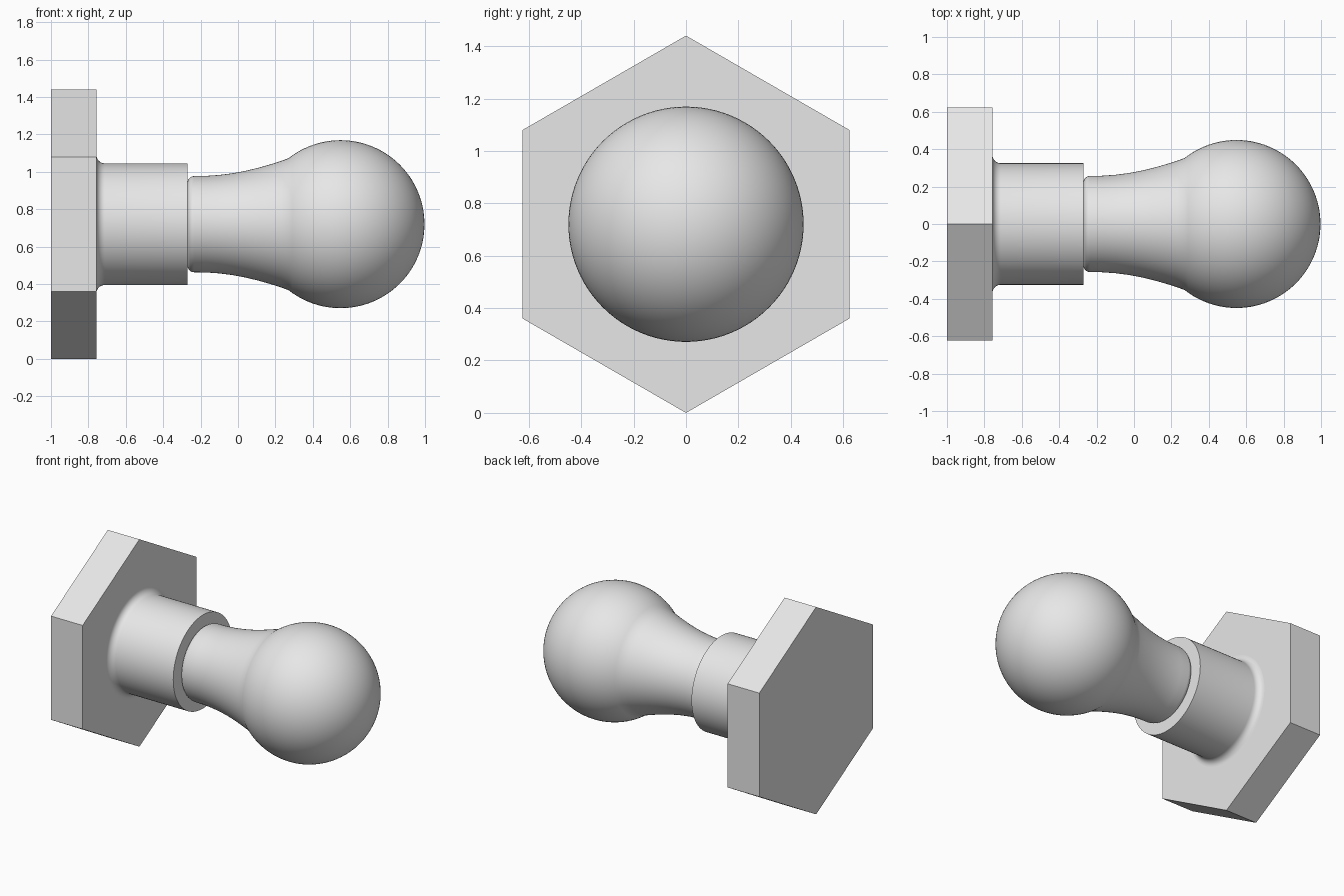
import bpy, bmesh, math

cube = bpy.data.objects.get("Cube")
if cube:
    bpy.data.objects.remove(cube, do_unlink=True)

AXIS_Z = 0.72          # height of the horizontal axis
SEGMENTS = 96

metal = bpy.data.materials.new("light_grey")
metal.use_nodes = True
GREY = (0.8, 0.8, 0.8, 1.0)
metal.diffuse_color = GREY
metal.node_tree.nodes["Principled BSDF"].inputs["Base Color"].default_value = GREY


def lathe(name, profile, sides, smooth=True):
    """Turn (x, radius) points around the x axis; ends are capped or closed to a pole."""
    bm = bmesh.new()
    rings = []
    for x, r in profile:
        if r < 1e-5:
            rings.append([bm.verts.new((x, 0, 0))])
        else:
            angles = [2 * math.pi * i / sides for i in range(sides)]
            rings.append([bm.verts.new((x, r * math.sin(a), r * math.cos(a))) for a in angles])
    for a, b in zip(rings, rings[1:]):
        for i in range(sides):
            j = (i + 1) % sides
            if len(b) == 1:
                bm.faces.new((a[i], a[j], b[0]))
            else:
                bm.faces.new((a[i], a[j], b[j], b[i]))
    for ring in (rings[0], rings[-1]):
        if len(ring) > 1:
            bm.faces.new(ring)
    bmesh.ops.recalc_face_normals(bm, faces=bm.faces)
    mesh = bpy.data.meshes.new(name)
    bm.to_mesh(mesh)
    bm.free()
    mesh.materials.append(metal)
    obj = bpy.data.objects.new(name, mesh)
    obj.location.z = AXIS_Z
    bpy.context.collection.objects.link(obj)
    if smooth:
        bpy.ops.object.select_all(action='DESELECT')
        obj.select_set(True)
        bpy.context.view_layer.objects.active = obj
        bpy.ops.object.shade_smooth_by_angle(angle=math.radians(35))
    return obj


def arc(cx, cr, radius, start, end, steps):
    """Profile points on an arc, angles in degrees from +x towards larger radius."""
    angles = [math.radians(start + (end - start) * i / steps) for i in range(steps + 1)]
    return [(cx + radius * math.cos(a), cr + radius * math.sin(a)) for a in angles]


# Hexagonal flange with a corner pointing up
lathe("hex_flange", [(-1.0, 0.72), (-0.757, 0.72)], 6, smooth=False)

# Collar with a concave fillet where it meets the flange
fillet = arc(-0.712, 0.37, 0.045, 180, 270, 8)
lathe("collar", [(-0.765, 0.37)] + fillet + [(-0.27, 0.325)], SEGMENTS)

# Neck with a rounded shoulder, flaring into the ball
shoulder = arc(-0.235, 0.222, 0.035, 180, 90, 6)
neck = [(-0.17, 0.258), (-0.1, 0.263), (-0.03, 0.272), (0.04, 0.285),
        (0.11, 0.302), (0.18, 0.322), (0.23, 0.338)]
start = math.degrees(math.acos((0.27 - 0.548) / 0.449))
ball = arc(0.548, 0, 0.449, start, 0, 40)
lathe("neck_and_ball", [(-0.28, 0.222)] + shoulder + neck + ball, SEGMENTS)
